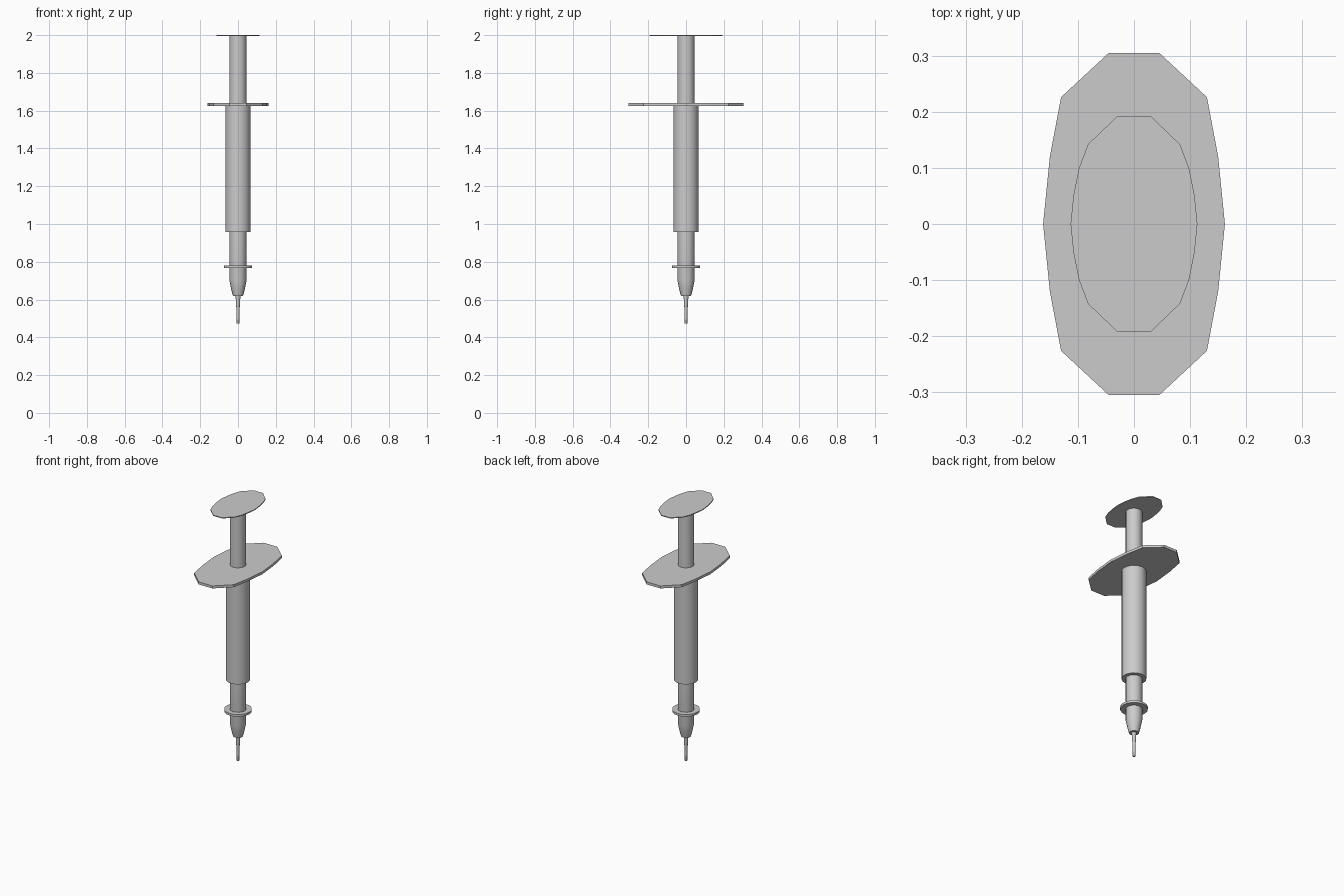
import bpy
import bmesh
import math

if "Cube" in bpy.data.objects:
    bpy.data.objects.remove(bpy.data.objects["Cube"])


def finish(name, bm, smooth):
    bmesh.ops.recalc_face_normals(bm, faces=bm.faces)
    mesh = bpy.data.meshes.new(name)
    bm.to_mesh(mesh)
    bm.free()
    ob = bpy.data.objects.new(name, mesh)
    bpy.context.collection.objects.link(ob)
    if smooth:
        bpy.ops.object.select_all(action='DESELECT')
        bpy.context.view_layer.objects.active = ob
        ob.select_set(True)
        bpy.ops.object.shade_smooth_by_angle(angle=math.radians(35))
    return ob


def lathe(name, profile, sides=16):
    """Closed round part from (radius, z) pairs, bottom to top."""
    bm = bmesh.new()
    rings = []
    for r, z in profile:
        rings.append([bm.verts.new((r * math.cos(2 * math.pi * i / sides),
                                    r * math.sin(2 * math.pi * i / sides), z))
                      for i in range(sides)])
    for a, b in zip(rings, rings[1:]):
        for i in range(sides):
            j = (i + 1) % sides
            bm.faces.new((a[i], a[j], b[j], b[i]))
    bm.faces.new(rings[0])
    bm.faces.new(rings[-1])
    return finish(name, bm, True)


def plate(name, quarter, z0, z1):
    """Flat plate from a quarter outline (first point on the x axis), mirrored twice."""
    half = quarter + [(-x, y) for x, y in reversed(quarter)]
    outline = half + [(x, -y) for x, y in reversed(half[1:-1])]
    bm = bmesh.new()
    face = bm.faces.new([bm.verts.new((x, y, z0)) for x, y in outline])
    top = bmesh.ops.extrude_face_region(bm, geom=[face], use_keep_orig=True)
    for v in top["geom"]:
        if isinstance(v, bmesh.types.BMVert):
            v.co.z = z1
    return finish(name, bm, False)


# Plunger: rod and oval thumb plate
lathe("plunger_rod", [(0.045, 1.62), (0.045, 1.997)])
plate("thumb_plate", [(0.113, 0), (0.108, 0.05), (0.098, 0.10), (0.082, 0.142), (0.03, 0.192)],
      1.995, 2.0)

# Barrel with finger flange
lathe("barrel", [(0.067, 0.957), (0.067, 1.63)])
plate("finger_flange", [(0.162, 0), (0.15, 0.12), (0.13, 0.226), (0.045, 0.305)], 1.626, 1.641)

# Needle hub, collar and tapered tip
lathe("needle_hub", [(0.027, 0.62), (0.036, 0.655), (0.045, 0.70), (0.045, 0.96)])
lathe("hub_collar", [(0.075, 0.768), (0.075, 0.781)])
lathe("needle_base", [(0.007, 0.473), (0.008, 0.54), (0.013, 0.622)], 12)

# Hair-thin needle reaching down to the ground
lathe("needle", [(0.001, 0.0), (0.001, 0.475)], 6)
